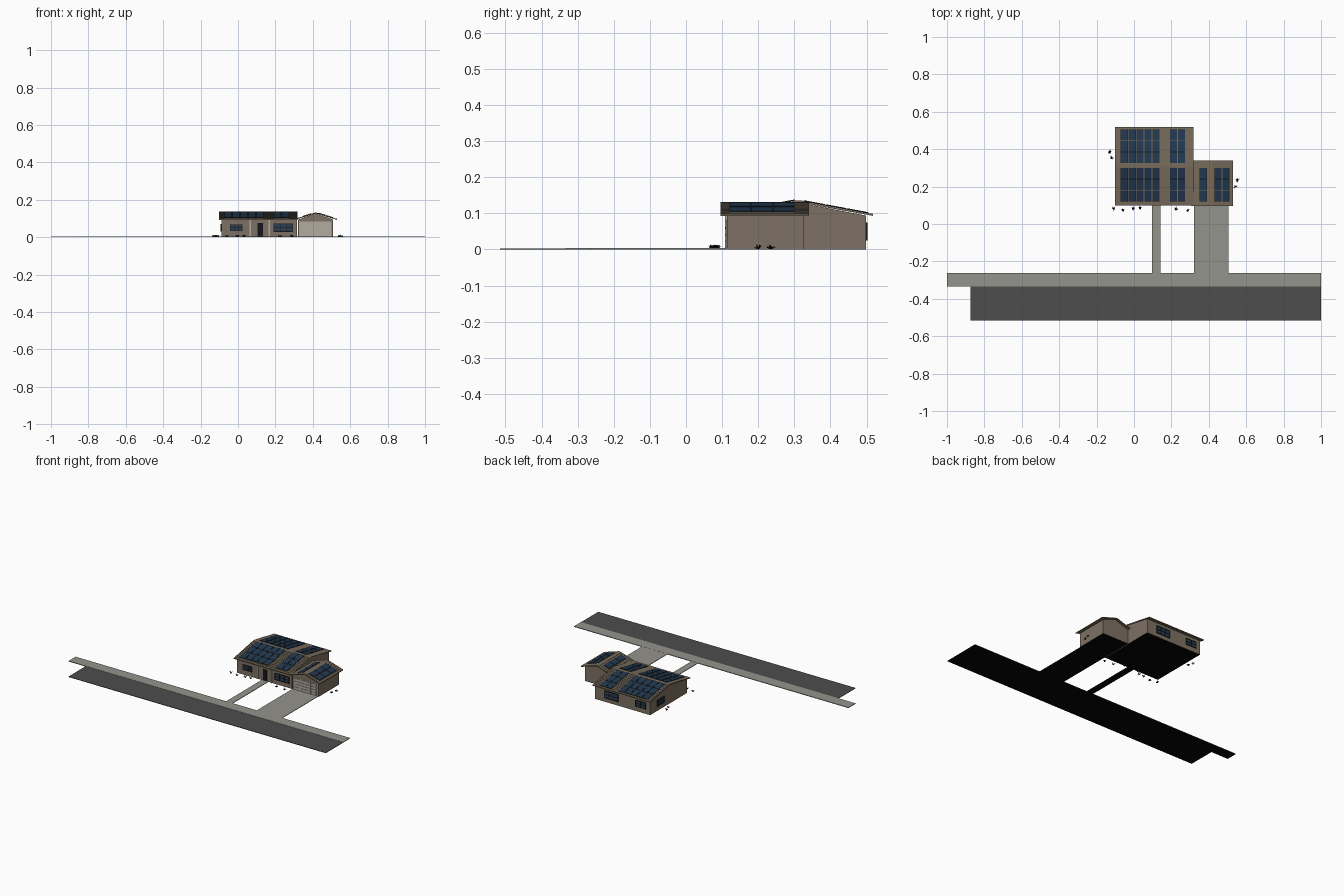
import bpy, bmesh, math, random
from mathutils import Vector, Matrix

if "Cube" in bpy.data.objects:
    bpy.data.objects.remove(bpy.data.objects["Cube"])

random.seed(4)


def mat(name, r, g, b):
    m = bpy.data.materials.new(name)
    lin = [((c / 255 + 0.055) / 1.055) ** 2.4 for c in (r, g, b)]
    m.diffuse_color = (*lin, 1)
    m.use_nodes = True
    m.node_tree.nodes["Principled BSDF"].inputs["Base Color"].default_value = m.diffuse_color
    return m


CONCRETE = mat("concrete", 148, 147, 140)
ASPHALT = mat("asphalt", 77, 77, 77)
WALL = mat("wall_tan", 126, 113, 99)
ROOF = mat("roof_brown", 118, 106, 90)
CELL = mat("solar_blue", 33, 55, 78)
FRAME = mat("dark_frame", 20, 22, 26)
GLASS = mat("window_glass", 44, 62, 80)
DOOR = mat("garage_door_light", 178, 172, 160)
BLACK = mat("underside_black", 5, 5, 5)
PLANT = mat("plant_dark_green", 24, 28, 21)


def finish(name, bm, material):
    bmesh.ops.recalc_face_normals(bm, faces=bm.faces)
    bm.normal_update()
    # Faces resting on the ground are black
    for f in bm.faces:
        if f.normal.z < -0.9 and f.calc_center_median().z < 0.0005:
            f.material_index = 1
    me = bpy.data.meshes.new(name)
    bm.to_mesh(me)
    bm.free()
    me.materials.append(material)
    me.materials.append(BLACK)
    ob = bpy.data.objects.new(name, me)
    bpy.context.collection.objects.link(ob)
    return ob


def add_box(bm, x0, x1, y0, y1, z0, z1):
    m = Matrix.Translation(((x0 + x1) / 2, (y0 + y1) / 2, (z0 + z1) / 2)) @ \
        Matrix.Diagonal((x1 - x0, y1 - y0, z1 - z0, 1))
    bmesh.ops.create_cube(bm, size=1, matrix=m)


def boxes(name, material, *ranges):
    bm = bmesh.new()
    for r in ranges:
        add_box(bm, *r)
    return finish(name, bm, material)


def prism(name, profile, axis, a, b, material):
    """Extrude a (u, z) profile along axis from a to b."""
    bm = bmesh.new()
    def point(u, z):
        return (a, u, z) if axis == "x" else (u, a, z)
    face = bm.faces.new([bm.verts.new(point(u, z)) for u, z in profile])
    ext = bmesh.ops.extrude_face_region(bm, geom=[face])
    move = Vector((b - a, 0, 0)) if axis == "x" else Vector((0, b - a, 0))
    bmesh.ops.translate(bm, vec=move,
                        verts=[v for v in ext["geom"] if isinstance(v, bmesh.types.BMVert)])
    return finish(name, bm, material)


EAVE, STEP = 0.097, 0.0018


def shingle_roof(name, axis, mid, half, ridge, a, b, courses):
    """Gable roof with stepped shingle courses on both slopes."""
    up = []
    for i in range(courses):
        for k, lift in ((i, STEP), (i + 1, 0)):
            t = k / courses
            up.append((half * (1 - t), EAVE + (ridge - EAVE) * t + lift))
    right = [(mid + d, z) for d, z in up]
    left = [(mid - d, z) for d, z in reversed(up[:-1])]
    under = [(mid - half, EAVE - 0.004), (mid, ridge - 0.005), (mid + half, EAVE - 0.004)]
    prism(name, right + left + under, axis, a, b, ROOF)


def panels(name, axis, mid, half, ridge, columns, rows):
    """Solar modules on a slope: columns run along x, rows along y."""
    def height(x, y):
        d = abs((y if axis == "x" else x) - mid)
        return EAVE + (ridge - EAVE) * (1 - d / half) + STEP
    for part, inset, lo, hi, material in (("frames", 0, -0.001, 0.0016, FRAME),
                                          ("cells", 0.0014, 0.0012, 0.002, CELL)):
        bm = bmesh.new()
        for x0, x1 in columns:
            for y0, y1 in rows:
                before = len(bm.verts)
                add_box(bm, x0 + inset, x1 - inset, y0 + inset, y1 - inset, lo, hi)
                bm.verts.ensure_lookup_table()
                for v in bm.verts[before:]:
                    v.co.z += height(v.co.x, v.co.y)
        finish(name + "_" + part, bm, material)


def window(name, side, c, w, z0, z1, panes, wall):
    """Window on a wall: glass plate, dark surround and bars."""
    def place(u0, u1, za, zb, d):
        if side == "left":
            return (wall - d, wall + 0.002, u0, u1, za, zb)
        if side == "back":
            return (u0, u1, wall - 0.002, wall + d, za, zb)
        return (u0, u1, wall - d, wall + 0.002, za, zb)
    u0, u1, t = c - w / 2, c + w / 2, 0.003
    boxes(name + "_glass", GLASS, place(u0, u1, z0, z1, 0.002))
    bars = [place(u0 - t, u1 + t, z0 - t, z0, 0.005), place(u0 - t, u1 + t, z1, z1 + t, 0.005),
            place(u0 - t, u0, z0, z1, 0.005), place(u1, u1 + t, z0, z1, 0.005)]
    for i in range(1, panes):
        u = u0 + w * i / panes
        bars.append(place(u - 0.0012, u + 0.0012, z0, z1, 0.004))
    zm = (z0 + z1) / 2
    bars.append(place(u0, u1, zm - 0.0012, zm + 0.0012, 0.004))
    boxes(name + "_frame", FRAME, *bars)


# Street, sidewalk, driveway and path
boxes("road", ASPHALT, (-0.875, 1, -0.515, -0.335, 0, 0.003))
boxes("sidewalk", CONCRETE, (-1, 1, -0.335, -0.262, 0, 0.004))
boxes("driveway", CONCRETE, (0.32, 0.505, -0.262, 0.113, 0, 0.0035))
boxes("front_path", CONCRETE, (0.097, 0.143, -0.262, 0.113, 0, 0.0035))

# Main house body with gables facing sideways
MID, HALF, RIDGE = 0.308, 0.21, 0.136
WY0, WY1 = 0.113, 0.498
prism("house_walls", [(WY0, 0), (WY1, 0), (WY1, 0.094), (MID, 0.131), (WY0, 0.094)],
      "x", -0.088, 0.316, WALL)
shingle_roof("house_roof", "x", MID, HALF, RIDGE, -0.101, 0.318, 14)

# Garage wing with gable facing the street
GMID, GHALF, GRIDGE = 0.416, 0.112, 0.132
prism("garage_walls", [(0.32, 0), (0.509, 0), (0.509, 0.094), (GMID, 0.127), (0.32, 0.094)],
      "y", WY0, 0.325, WALL)
shingle_roof("garage_roof", "y", GMID, GHALF, GRIDGE, 0.096, 0.34, 8)

# Solar panels
left_columns = [(-0.072 + 0.0425 * i, -0.033 + 0.0425 * i) for i in range(5)]
right_columns = [(0.192 + 0.0425 * i, 0.231 + 0.0425 * i) for i in range(2)]
front_rows = [(0.121 + 0.06 * i, 0.18 + 0.06 * i) for i in range(3)]
back_rows = [(0.626 - b, 0.626 - a) for a, b in front_rows]
panels("front_solar", "x", MID, HALF, RIDGE, left_columns + right_columns, front_rows)
panels("back_solar", "x", MID, HALF, RIDGE, left_columns + right_columns, back_rows)
panels("garage_solar", "y", GMID, GHALF, GRIDGE,
       [(0.351, 0.39), (0.431, 0.469), (0.472, 0.51)], front_rows)

# Windows
window("front_left_window", "front", -0.01, 0.062, 0.036, 0.064, 3, WY0)
window("front_right_window", "front", 0.242, 0.1, 0.032, 0.07, 3, WY0)
window("back_wide_window", "back", 0.195, 0.095, 0.028, 0.072, 3, WY1)
window("back_small_window", "back", -0.02, 0.07, 0.034, 0.07, 2, WY1)
window("side_window", "left", 0.39, 0.065, 0.034, 0.068, 2, -0.088)

# Entry door with handle rail, and pale posts beside it
boxes("entry_door", FRAME, (0.105, 0.133, WY0 - 0.004, WY0 + 0.001, 0.004, 0.075))
boxes("entry_posts", DOOR, (0.062, 0.069, WY0 - 0.005, WY0 + 0.001, 0, 0.094),
      (0.163, 0.17, WY0 - 0.005, WY0 + 0.001, 0, 0.094))

# Sectional garage door: pale plate with raised horizontal sections
boxes("garage_door", DOOR, (0.327, 0.5, WY0 - 0.002, WY0 + 0.001, 0.0035, 0.083))
boxes("garage_door_sections", DOOR, *[
    (0.333 + 0.0405 * c, 0.372 + 0.0405 * c, WY0 - 0.005, WY0,
     0.005 + 0.0185 * r, 0.0215 + 0.0185 * r) for r in range(4) for c in range(4)])


# Spiky shrubs around the house
def shrub(name, x, y, size):
    bm = bmesh.new()
    for i in range(9):
        turn = Matrix.Rotation(i * math.tau / 9 + random.uniform(-.2, .2), 4, "Z")
        tilt = Matrix.Rotation(random.uniform(0.45, 1.2), 4, "Y")
        m = Matrix.Translation((x, y, 0.001)) @ turn @ tilt @ Matrix.Translation((0, 0, size / 2))
        bmesh.ops.create_cone(bm, cap_ends=True, segments=4, radius1=size * 0.2,
                              radius2=size * 0.05, depth=size, matrix=m)
    for v in bm.verts:
        v.co.z = max(v.co.z, 0)
    finish(name, bm, PLANT)


spots = [(-0.109, 0.083), (-0.06, 0.074), (-0.005, 0.083), (0.033, 0.086), (0.225, 0.08),
         (0.287, 0.073), (-0.13, 0.385), (-0.12, 0.355), (0.553, 0.235), (0.542, 0.2)]
for i, (x, y) in enumerate(spots):
    shrub(f"shrub_{i + 1}", x, y, 0.0135)
